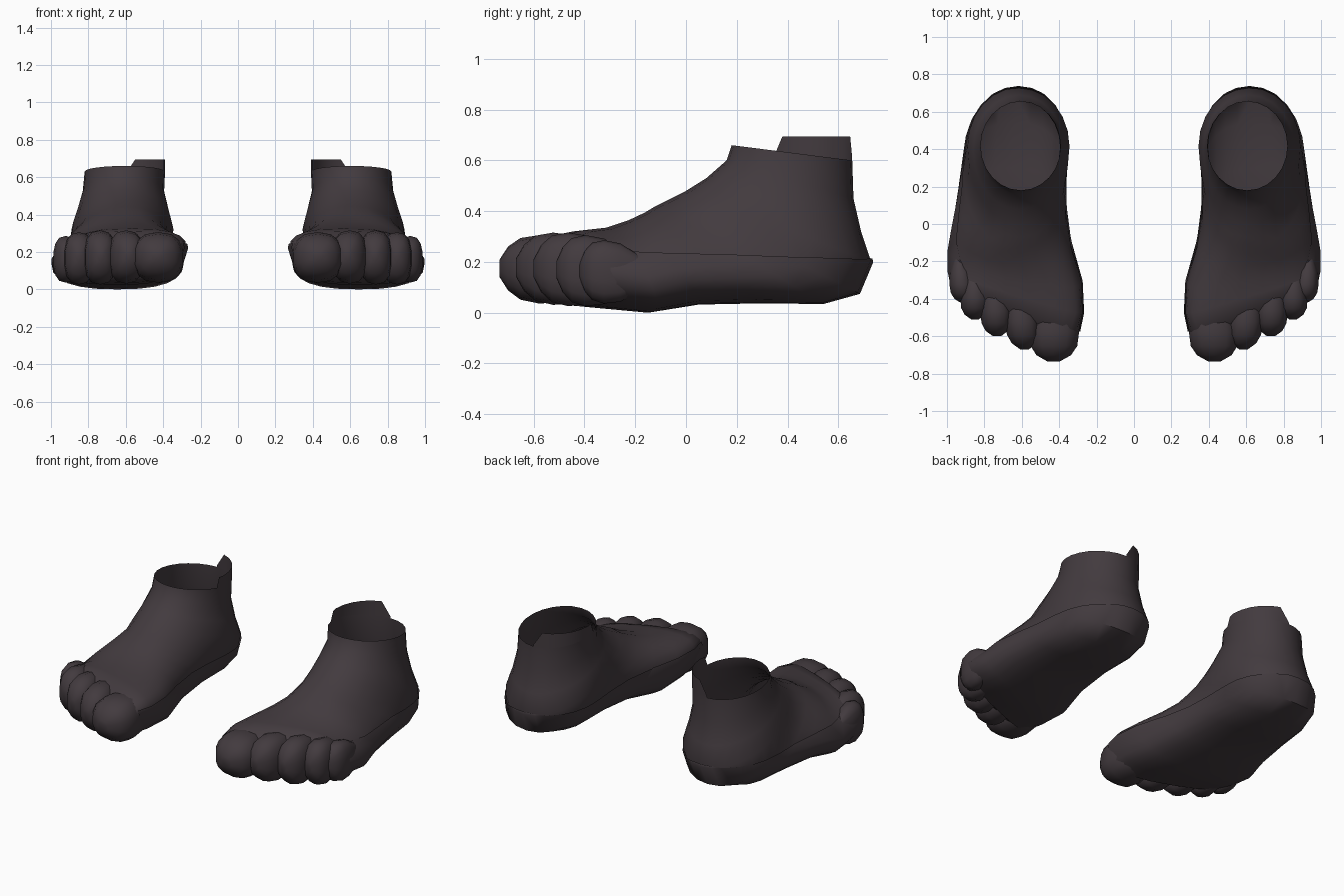
import bpy, bmesh, math
from mathutils import Vector

cube = bpy.data.objects.get("Cube")
if cube:
    bpy.data.objects.remove(cube, do_unlink=True)

skin = bpy.data.materials.new("dark_brown_grey")
skin.use_nodes = True
COLOUR = (0.055, 0.043, 0.049, 1)
skin.diffuse_color = COLOUR
skin.node_tree.nodes["Principled BSDF"].inputs["Base Color"].default_value = COLOUR


def spow(v, e):
    return math.copysign(abs(v) ** e, v)


def ring(top, bottom, x_in, x_out, power=2.0, low=0.5, lean=0.0, skew=0.0, n=24):
    """Rounded section from a top point to a bottom point, both (y, z)."""
    t, b = Vector(top), Vector(bottom)
    mid = t.lerp(b, low)
    cx, rx = (x_in + x_out) / 2, (x_out - x_in) / 2
    points = []
    for i in range(n):
        a = math.tau * i / n
        c, s = spow(math.cos(a), 2 / power), spow(math.sin(a), 2 / power)
        p = mid + ((t - mid) if c > 0 else (mid - b)) * c
        x = cx + rx * s - lean * max(c, 0)
        points.append(Vector((x, p.x + skew * (x - cx), p.y)))
    return points


def loft(rings, cap=False):
    bm = bmesh.new()
    loops = [[bm.verts.new(p) for p in r] for r in rings]
    n = len(loops[0])
    for lo, hi in zip(loops, loops[1:]):
        for i in range(n):
            bm.faces.new((lo[i], lo[(i + 1) % n], hi[(i + 1) % n], hi[i]))
    if cap:
        bm.faces.new(loops[-1])
    bmesh.ops.recalc_face_normals(bm, faces=bm.faces)
    return bm


def finish(bm, name, angle=50):
    mesh = bpy.data.meshes.new(name)
    bm.to_mesh(mesh)
    bm.free()
    obj = bpy.data.objects.new(name, mesh)
    bpy.context.collection.objects.link(obj)
    mesh.materials.append(skin)
    mirror = obj.modifiers.new("other_side", "MIRROR")
    mirror.use_mirror_merge = False
    bpy.ops.object.select_all(action="DESELECT")
    obj.select_set(True)
    bpy.context.view_layer.objects.active = obj
    bpy.ops.object.shade_smooth_by_angle(angle=math.radians(angle))


# Foot: sections turn from the level ankle opening to the upright toe line
ankle = ring((.18, .66), (.655, .60), .39, .82)
sections = [
    ankle,
    ring((.16, .60), (.66, .45), .395, .83),
    ring((.08, .53), (.69, .32), .37, .86, 2.0, .52),
    ring((.00, .48), (.73, .20), .345, .89, 2.0, .57),
    ring((-.07, .445), (.68, .08), .36, .90, 2.2, .6, .02),
    ring((-.12, .42), (.54, .042), .37, .915, 2.4, .6, .03),
    ring((-.16, .395), (.30, .045), .37, .94, 2.4, .6, .04, .03),
    ring((-.22, .365), (.05, .04), .345, .97, 2.4, .6, .06, .08),
    ring((-.30, .335), (-.15, .008), .30, .99, 2.5, .6, .08, .18),
    ring((-.38, .325), (-.33, .025), .295, .99, 2.7, .55, .08, .3),
    ring((-.44, .31), (-.42, .035), .31, .98, 2.8, .5, .06, .4),
    ring((-.50, .26), (-.47, .07), .33, .95, 2.8, .5, .04, .4),
]
finish(loft(sections, cap=True), "foot")

# Sole: lower skin of the foot, swollen slightly to leave a seam ledge
bm = loft(sections[:-1])
bmesh.ops.bisect_plane(bm, geom=bm.verts[:] + bm.edges[:] + bm.faces[:],
                       plane_co=(0, 0, .23), plane_no=(0, .025, 1), clear_outer=True)
bm.normal_update()
for v, normal in [(v, v.normal.copy()) for v in bm.verts]:
    v.co += normal * .008
finish(bm, "sole")

# Raised flap on the inner back quarter of the ankle opening
bm = bmesh.new()
flap = sorted((p for p in ankle if p.x < .61 and p.y > .35), key=lambda p: p.x + p.y)
low_row = [bm.verts.new(p) for p in flap]
high_row = [bm.verts.new((p.x, max(p.y, .38), .695 if p.x < .58 else p.z + .01)) for p in flap]
for i in range(len(flap) - 1):
    bm.faces.new((low_row[i + 1], low_row[i], high_row[i], high_row[i + 1]))
finish(bm, "ankle_flap")

# Toes: inner x, outer x, base y, tip y, top z, bottom z, sideways drift at the tip
toes = {
    "big_toe": (.285, .555, -.36, -.735, .30, .03, .01),
    "second_toe": (.52, .71, -.32, -.67, .31, .025, -.03),
    "third_toe": (.655, .83, -.28, -.60, .31, .02, -.01),
    "fourth_toe": (.77, .93, -.24, -.51, .30, .02, .0),
    "little_toe": (.865, 1.0, -.19, -.42, .28, .03, -.02),
}
# Position along the toe, relative width, relative height
shape = [(0, .5, .6), (.3, .88, .92), (.58, 1, 1), (.78, .94, .9), (.91, .7, .64), (1, .25, .25)]
for name, (x0, x1, y0, y1, top, bottom, drift) in toes.items():
    rings = []
    for t, width, height in shape:
        y = y0 + (y1 - y0) * t
        cx = (x0 + x1) / 2 + drift * t
        rx = (x1 - x0) / 2 * width
        cz = (top + bottom) / 2 + .01 * t
        rz = (top - bottom) / 2 * height
        rings.append(ring((y, cz + rz), (y, cz - rz), cx - rx, cx + rx, 2.5, n=14))
    finish(loft(rings, cap=True), name)
